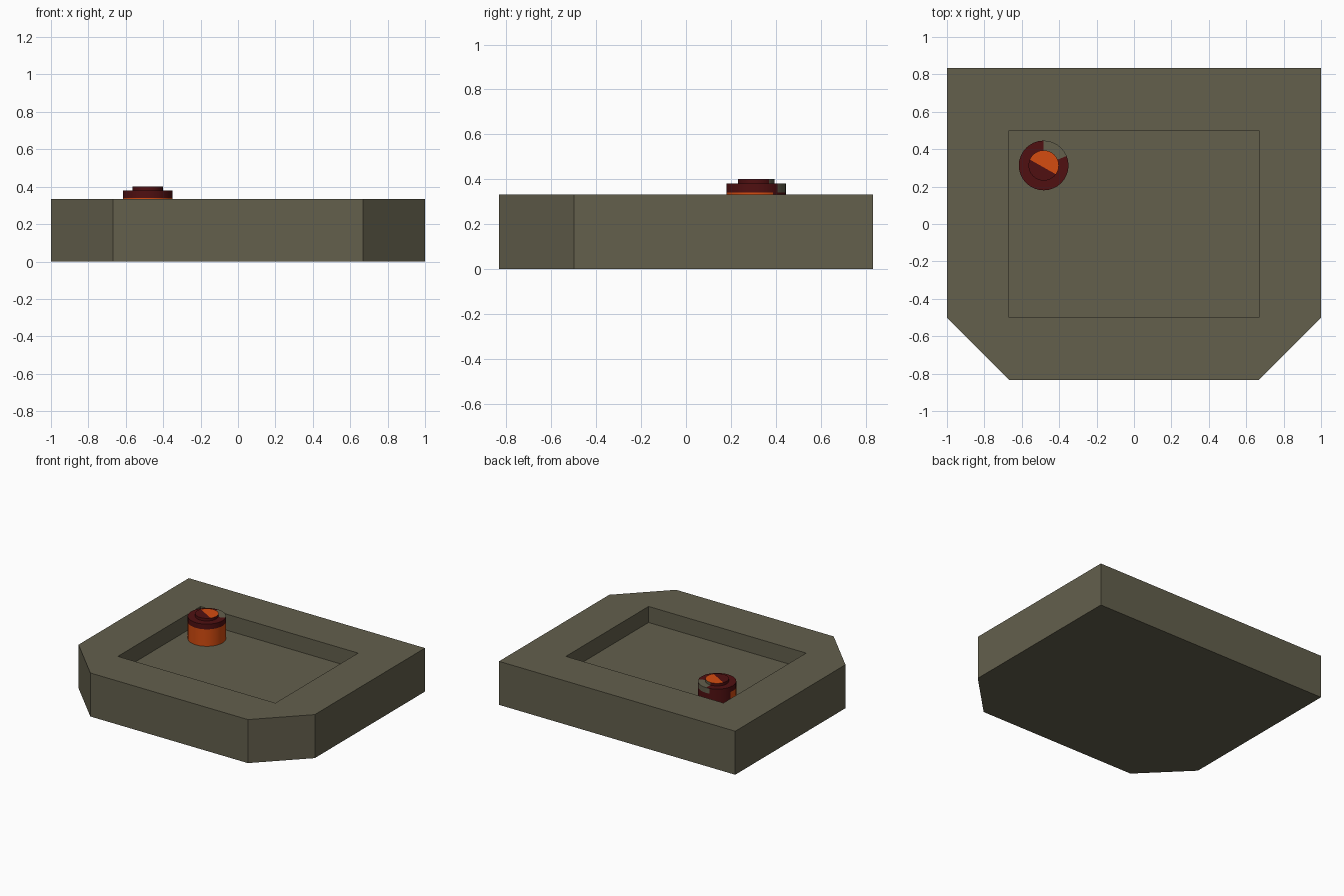
import bpy, bmesh, math

if "Cube" in bpy.data.objects:
    bpy.data.objects.remove(bpy.data.objects["Cube"])


def material(name, rgb):
    m = bpy.data.materials.new(name)
    m.diffuse_color = (*rgb, 1)
    m.use_nodes = True
    m.node_tree.nodes["Principled BSDF"].inputs["Base Color"].default_value = m.diffuse_color
    return m


STONE = material("grey_brown", (0.125, 0.115, 0.073))
RED = material("dark_red", (0.080, 0.0050, 0.0056))
ORANGE = material("orange", (0.66, 0.072, 0.005))


def finish(name, bm, mats):
    bmesh.ops.recalc_face_normals(bm, faces=bm.faces[:])
    mesh = bpy.data.meshes.new(name)
    bm.to_mesh(mesh)
    bm.free()
    for m in mats:
        mesh.materials.append(m)
    ob = bpy.data.objects.new(name, mesh)
    bpy.context.collection.objects.link(ob)
    return ob


# Tray: block with two cut front corners and a rectangular recess
H, FLOOR = 0.333, 0.21
bm = bmesh.new()
outline = [(-.667, -.833), (.667, -.833), (1, -.5), (1, .833), (-1, .833), (-1, -.5)]
recess = [(-.667, -.5), (.667, -.5), (.667, .5), (-.667, .5)]


def ring(points, z):
    return [bm.verts.new((x, y, z)) for x, y in points]


low, top = ring(outline, 0), ring(outline, H)
rim, floor = ring(recess, H), ring(recess, FLOOR)
bm.faces.new(low)
bm.faces.new(floor)
for a, b in ((low, top), (rim, floor)):
    n = len(a)
    for i in range(n):
        j = (i + 1) % n
        bm.faces.new((a[i], a[j], b[j], b[i]))
# flat border around the recess
bm.faces.new((top[0], top[1], rim[1], rim[0]))
bm.faces.new((top[1], top[2], rim[1]))
bm.faces.new((top[2], top[3], rim[2], rim[1]))
bm.faces.new((top[3], top[4], rim[3], rim[2]))
bm.faces.new((top[4], top[5], rim[0], rim[3]))
bm.faces.new((top[5], top[0], rim[0]))
finish("tray", bm, [STONE])

# Knob: stepped round peg standing on the recess floor
SEG = 32
profile = [(.133, FLOOR), (.133, .34), (.133, .38), (.081, .38), (.081, .40)]
bm = bmesh.new()
rings = [ring([(r * math.cos(2 * math.pi * i / SEG), r * math.sin(2 * math.pi * i / SEG))
               for i in range(SEG)], z) for r, z in profile]


def knob_colour(band, angle):
    # 0 grey, 1 red, 2 orange
    if band == 0:                       # lower wall
        return 1 if 35 < angle < 168 else 2
    if band == 1:                       # upper wall
        return 0 if 45 < angle < 101 else 1
    if band == 2:                       # step
        return 0 if 20 < angle < 90 else 1
    return 0 if 45 < angle < 90 else 1  # small top wall


for band in range(len(profile) - 1):
    a, b = rings[band], rings[band + 1]
    for i in range(SEG):
        j = (i + 1) % SEG
        f = bm.faces.new((a[i], a[j], b[j], b[i]))
        f.material_index = knob_colour(band, (i + .5) * 360 / SEG)
        f.smooth = band != 2
bm.faces.new(rings[0])
cap = bm.faces.new(rings[-1])

# Split the cap along a slanted line: orange behind, red in front
NX, NY, OFF = .49, .87, -.009
bmesh.ops.bisect_plane(bm, geom=[cap] + list(cap.edges) + list(cap.verts),
                       plane_co=(NX * OFF, NY * OFF, 0), plane_no=(NX, NY, 0))
for f in bm.faces:
    c = f.calc_center_median()
    if c.z > .3999:
        f.material_index = 2 if NX * c.x + NY * c.y > OFF else 1
    elif c.z < FLOOR + .001:
        f.material_index = 1
knob = finish("knob", bm, [STONE, RED, ORANGE])
knob.location = (-.483, .313, 0)
bpy.context.view_layer.objects.active = knob
knob.select_set(True)
bpy.ops.object.shade_smooth_by_angle(angle=math.radians(35))
